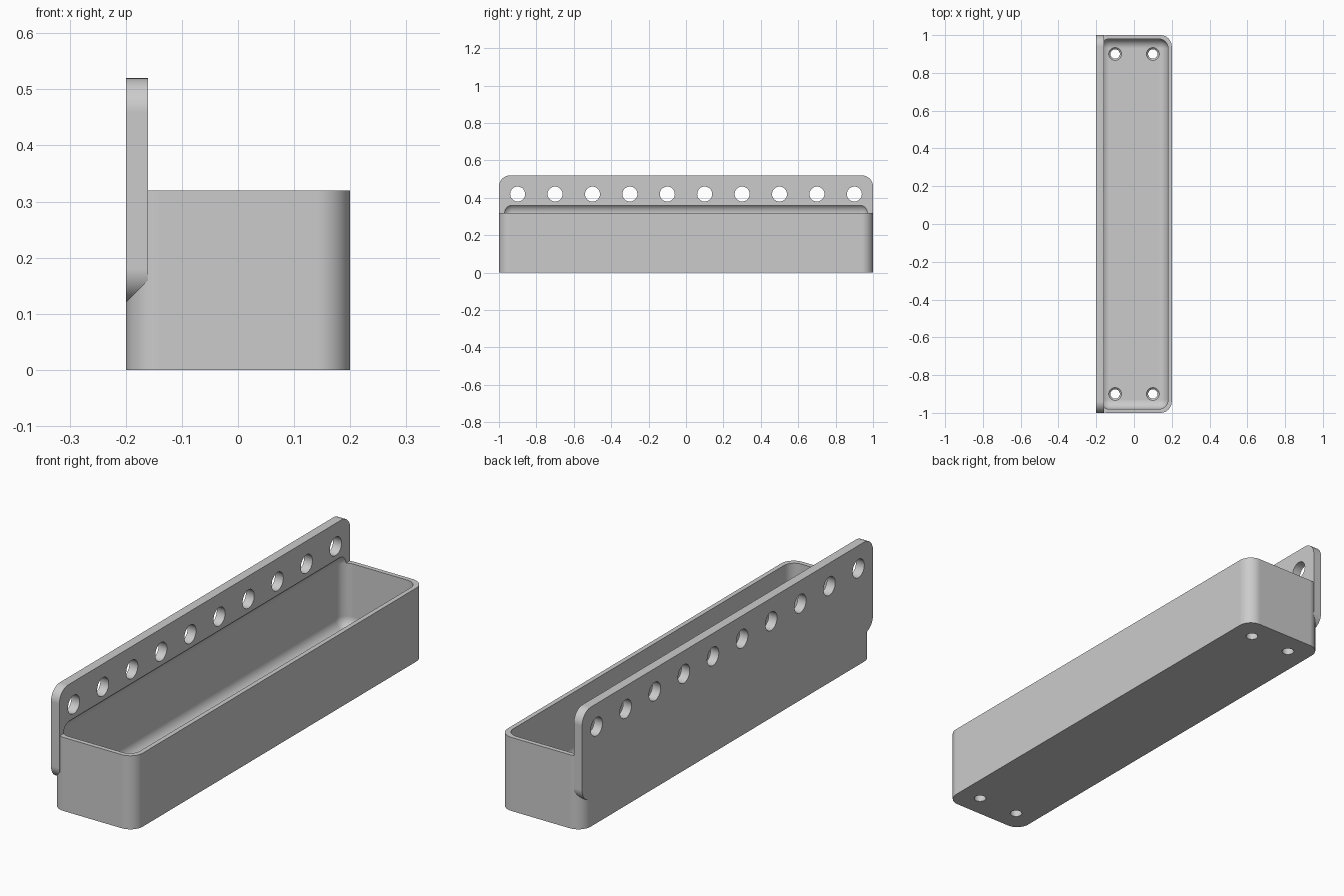
import bpy, bmesh, math
from mathutils import Matrix, Vector

if "Cube" in bpy.data.objects:
    bpy.data.objects.remove(bpy.data.objects["Cube"], do_unlink=True)

grey = bpy.data.materials.new("plain grey")
grey.use_nodes = True
GREY = (0.6, 0.6, 0.6, 1)
grey.diffuse_color = GREY
grey.node_tree.nodes["Principled BSDF"].inputs["Base Color"].default_value = GREY


def finish(bm, name):
    bmesh.ops.recalc_face_normals(bm, faces=bm.faces)
    mesh = bpy.data.meshes.new(name)
    bm.to_mesh(mesh)
    bm.free()
    mesh.materials.append(grey)
    ob = bpy.data.objects.new(name, mesh)
    bpy.context.collection.objects.link(ob)
    return ob


def rounded_box(lo, hi, radius, axis=None):
    """Box with round edges; with an axis, only edges along it are rounded."""
    lo, hi = Vector(lo), Vector(hi)
    bm = bmesh.new()
    bmesh.ops.create_cube(bm, size=1)
    for v in bm.verts:
        v.co = Vector([(a + b) / 2 + c * (b - a) for a, b, c in zip(lo, hi, v.co)])
    edges = [e for e in bm.edges if axis is None
             or abs((e.verts[0].co - e.verts[1].co)[axis]) > 1e-4]
    bmesh.ops.bevel(bm, geom=edges, offset=radius, segments=12, profile=0.5,
                    affect='EDGES', clamp_overlap=True)
    return bm


def add_round(bm, centre, r1, r2, depth, turn=Matrix()):
    bmesh.ops.create_cone(bm, cap_ends=True, segments=32, radius1=r1, radius2=r2,
                          depth=depth, matrix=Matrix.Translation(centre) @ turn)


def combine(target, tool, operation):
    mod = target.modifiers.new("combine", 'BOOLEAN')
    mod.object, mod.operation, mod.solver = tool, operation, 'EXACT'
    bpy.context.view_layer.objects.active = target
    bpy.ops.object.modifier_apply(modifier=mod.name)
    bpy.data.objects.remove(tool, do_unlink=True)


# Tray body with rounded upright corners
tray = finish(rounded_box((-0.2, -1, 0), (0.2, 1, 0.32), 0.06, axis=2), "mounting_tray")

# Back plate with rounded corners and a sloping underside
bm = rounded_box((-0.2, -1, 0.12), (-0.16, 1, 0.52), 0.06, axis=0)
cut = bmesh.ops.bisect_plane(bm, geom=bm.verts[:] + bm.edges[:] + bm.faces[:],
                             plane_co=(-0.2, 0, 0.1205), plane_no=(1, 0, -1),
                             clear_outer=True)
rim = [e for e in cut["geom_cut"] if isinstance(e, bmesh.types.BMEdge)]
bmesh.ops.holes_fill(bm, edges=rim, sides=0)
combine(tray, finish(bm, "back_plate"), 'UNION')

# Round-edged cavity that also hollows the lower part of the plate
cavity = rounded_box((-0.18, -0.98, 0.04), (0.18, 0.98, 0.37), 0.05)
combine(tray, finish(cavity, "cavity"), 'DIFFERENCE')

# Row of holes through the plate
bm = bmesh.new()
for i in range(10):
    add_round(bm, (-0.18, -0.9 + 0.2 * i, 0.42), 0.04, 0.04, 0.1,
              Matrix.Rotation(math.pi / 2, 4, 'Y'))
combine(tray, finish(bm, "plate_holes"), 'DIFFERENCE')

# Floor holes with widened upper rims
corners = [(x, y) for x in (-0.1, 0.1) for y in (-0.9, 0.9)]
bm = bmesh.new()
for x, y in corners:
    add_round(bm, (x, y, 0.05), 0.025, 0.025, 0.3)
combine(tray, finish(bm, "floor_holes"), 'DIFFERENCE')
bm = bmesh.new()
for x, y in corners:
    add_round(bm, (x, y, 0.04), 0.024, 0.044, 0.02)
combine(tray, finish(bm, "hole_rims"), 'DIFFERENCE')

# Smooth fillets, flat walls
bpy.ops.object.select_all(action='DESELECT')
tray.select_set(True)
bpy.context.view_layer.objects.active = tray
bpy.ops.object.shade_smooth_by_angle(angle=math.radians(30))
weighted = tray.modifiers.new("flat walls", 'WEIGHTED_NORMAL')
weighted.keep_sharp = True
